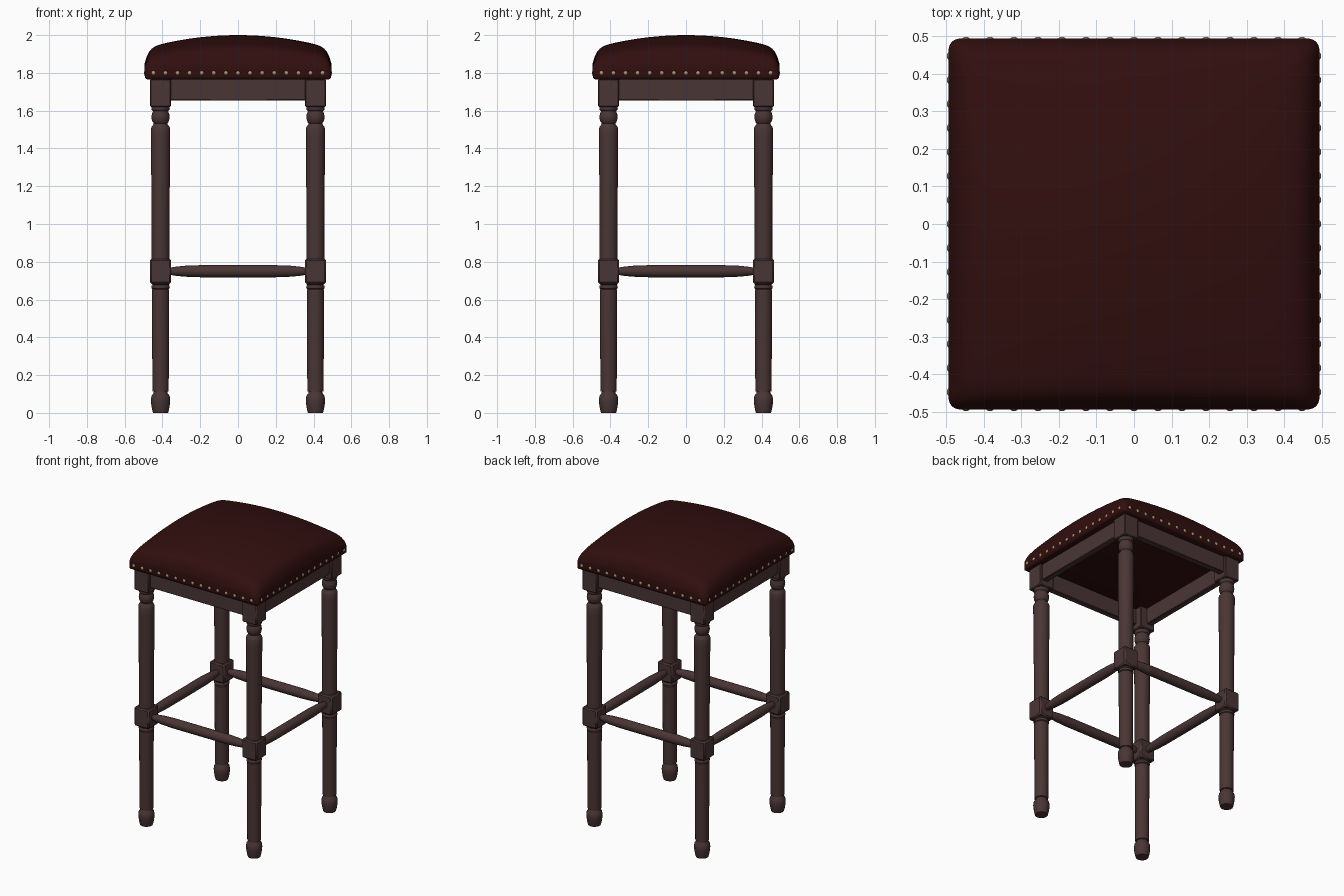
import bpy, bmesh, math
from mathutils import Vector, Matrix

if "Cube" in bpy.data.objects:
    bpy.data.objects.remove(bpy.data.objects["Cube"])


def material(name, rgb):
    m = bpy.data.materials.new(name)
    m.diffuse_color = (*rgb, 1)
    m.use_nodes = True
    m.node_tree.nodes["Principled BSDF"].inputs["Base Color"].default_value = m.diffuse_color
    return m


WOOD = material("dark brown wood", (0.068, 0.036, 0.035))
LEATHER = material("oxblood leather", (0.031, 0.0045, 0.0045))
BRASS = material("aged brass", (0.45, 0.30, 0.16))


def finish(bm, name, mat, angle=40):
    bmesh.ops.recalc_face_normals(bm, faces=bm.faces)
    me = bpy.data.meshes.new(name)
    bm.to_mesh(me)
    bm.free()
    me.materials.append(mat)
    ob = bpy.data.objects.new(name, me)
    bpy.context.collection.objects.link(ob)
    bpy.ops.object.select_all(action='DESELECT')
    ob.select_set(True)
    bpy.context.view_layer.objects.active = ob
    bpy.ops.object.shade_smooth_by_angle(angle=math.radians(angle))
    return ob


def lathe(bm, profile, matrix, sides=32):
    """Closed turned shape from (radius, height) points."""
    rings = []
    for r, z in profile:
        rings.append([bm.verts.new(matrix @ Vector((r * math.cos(a), r * math.sin(a), z)))
                      for a in (2 * math.pi * i / sides for i in range(sides))])
    for lo, hi in zip(rings, rings[1:]):
        for i in range(sides):
            j = (i + 1) % sides
            bm.faces.new((lo[i], lo[j], hi[j], hi[i]))
    bm.faces.new(rings[0])
    bm.faces.new(rings[-1])


def box(bm, lo, hi, bevel=0.005):
    c = [(a + b) / 2 for a, b in zip(lo, hi)]
    s = [b - a for a, b in zip(lo, hi)]
    r = bmesh.ops.create_cube(bm, size=1, matrix=Matrix.Translation(c) @ Matrix.Diagonal((*s, 1)))
    edges = list({e for v in r['verts'] for e in v.link_edges})
    bmesh.ops.bevel(bm, geom=edges, offset=bevel, segments=1, affect='EDGES')


# Turned legs with square blocks
LEG = 0.41
LOWER = [(0.040, 0), (0.045, 0.02), (0.050, 0.05), (0.051, 0.07), (0.048, 0.09), (0.038, 0.104),
         (0.036, 0.112), (0.043, 0.114), (0.046, 0.64), (0.046, 0.652), (0.041, 0.655),
         (0.047, 0.659), (0.049, 0.666), (0.047, 0.673), (0.042, 0.677), (0.047, 0.682), (0.047, 0.69)]
UPPER = [(0.047, 0.80), (0.047, 1.0), (0.051, 1.46), (0.051, 1.505), (0.047, 1.515), (0.038, 1.527),
         (0.036, 1.533), (0.042, 1.54), (0.047, 1.555), (0.048, 1.568), (0.046, 1.582), (0.041, 1.594),
         (0.040, 1.598), (0.047, 1.603), (0.049, 1.61), (0.047, 1.618), (0.047, 1.64)]
for sx, side in ((-1, "left"), (1, "right")):
    for sy, end in ((-1, "front"), (1, "back")):
        bm = bmesh.new()
        x, y = sx * LEG, sy * LEG
        for prof in (LOWER, UPPER):
            lathe(bm, prof, Matrix.Translation((x, y, 0)))
        box(bm, (x - 0.056, y - 0.056, 0.685), (x + 0.056, y + 0.056, 0.815), 0.008)
        box(bm, (x - 0.055, y - 0.055, 1.62), (x + 0.055, y + 0.055, 1.768))
        finish(bm, f"{end}_{side}_leg", WOOD)

# Aprons and tapered stretchers, one per side
STRETCHER = [(0.018, -0.365), (0.024, -0.33), (0.029, -0.28), (0.032, -0.2), (0.032, 0.2),
             (0.029, 0.28), (0.024, 0.33), (0.018, 0.365)]
for k, side in enumerate(("front", "right", "back", "left")):
    spin = Matrix.Rotation(k * math.pi / 2, 4, 'Z')
    bm = bmesh.new()
    box(bm, (-0.37, -0.447, 1.655), (0.37, -0.405, 1.768), 0.003)
    bm.transform(spin)
    finish(bm, f"{side}_apron", WOOD)
    bm = bmesh.new()
    lathe(bm, STRETCHER, spin @ Matrix.Translation((0, -LEG, 0.75)) @ Matrix.Rotation(math.pi / 2, 4, 'Y'), 24)
    finish(bm, f"{side}_stretcher", WOOD)

    # Nail heads along the cushion edge
    bm = bmesh.new()
    for i in range(15):
        place = Matrix.Translation((-0.448 + i * 0.064, -0.489, 1.80))
        bmesh.ops.create_uvsphere(bm, u_segments=12, v_segments=8, radius=0.013,
                                  matrix=spin @ place @ Matrix.Diagonal((1, 0.75, 1, 1)))
    finish(bm, f"{side}_nail_heads", BRASS, 60)

# Crowned cushion
H, R, N = 0.494, 0.03, 48


def crown(u):
    return 1 - (0.07 * u * u + 0.08 * abs(u) ** 24) / 0.21


bm = bmesh.new()
bmesh.ops.create_grid(bm, x_segments=N, y_segments=N, size=1)
for v in bm.verts:
    # points gather towards the rounded edges
    u, w = (math.sin(t * math.pi / 2) for t in v.co.xy)
    x, y = u * H, w * H
    dx, dy = (abs(x) - H + R) / R, (abs(y) - H + R) / R
    if dx > 0 and dy > 0:
        x = math.copysign(H - R + R * dx * math.sqrt(1 - dy * dy / 2), x)
        y = math.copysign(H - R + R * dy * math.sqrt(1 - dx * dx / 2), y)
    v.co = (x, y, 1.79 + 0.21 * crown(u) * crown(w))
rim = [e for e in bm.edges if e.is_boundary]
for z, scale in ((1.785, 1.0), (1.772, 0.993), (1.766, 0.975)):
    out = bmesh.ops.extrude_edge_only(bm, edges=rim)['geom']
    rim = [g for g in out if isinstance(g, bmesh.types.BMEdge) and g.is_boundary]
    for v in {v for e in rim for v in e.verts}:
        f = scale if scale == 1.0 else scale * H / max(abs(v.co.x), abs(v.co.y))
        f = min(f, 1.0)
        v.co = (v.co.x * f, v.co.y * f, z)
bmesh.ops.contextual_create(bm, geom=rim)
finish(bm, "seat_cushion", LEATHER, 60)
